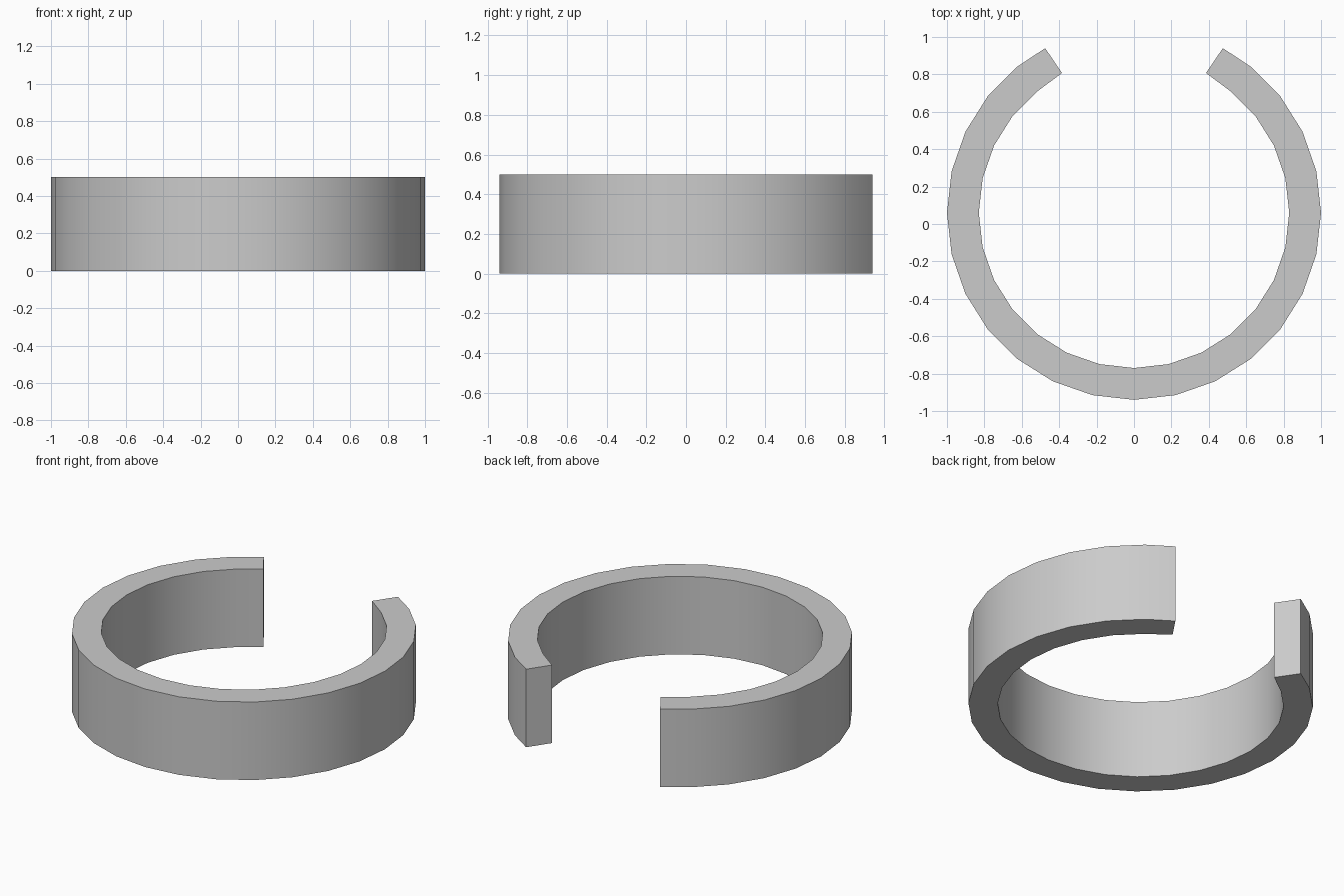
import bpy, bmesh, math

if "Cube" in bpy.data.objects:
    bpy.data.objects.remove(bpy.data.objects["Cube"])

CENTRE_Y = 0.06
R_OUT, R_IN, HEIGHT = 1.0, 0.83, 0.5
STEP = 2 * math.pi / 28          # the full circle would have 28 sides


def arc(radius, end):
    """Open arc seen from above, symmetric about x = 0, gap at the back."""
    pts = [(radius * math.sin(k * STEP), CENTRE_Y - radius * math.cos(k * STEP))
           for k in range(-11, 12)]
    return [(-end[0], end[1])] + pts + [end]


# C-shaped band: inner and outer arcs with square-cut ends
outer = arc(R_OUT, (0.475, 0.94))
inner = arc(R_IN, (0.385, 0.807))

bm = bmesh.new()
vo = [bm.verts.new((x, y, 0)) for x, y in outer]
vi = [bm.verts.new((x, y, 0)) for x, y in inner]
for i in range(len(vo) - 1):
    bm.faces.new((vo[i], vo[i + 1], vi[i + 1], vi[i]))

# Raise the flat band to its full height
base = list(bm.faces)
ext = bmesh.ops.extrude_face_region(bm, geom=base, use_keep_orig=True)
top = [g for g in ext["geom"] if isinstance(g, bmesh.types.BMVert)]
bmesh.ops.translate(bm, verts=top, vec=(0, 0, HEIGHT))
bmesh.ops.recalc_face_normals(bm, faces=bm.faces)

mesh = bpy.data.meshes.new("open_ring")
bm.to_mesh(mesh)
bm.free()
ring = bpy.data.objects.new("open_ring", mesh)
bpy.context.collection.objects.link(ring)

# Smooth walls, crisp rims and ends
bpy.context.view_layer.objects.active = ring
ring.select_set(True)
bpy.ops.object.shade_smooth_by_angle(angle=math.radians(30))
